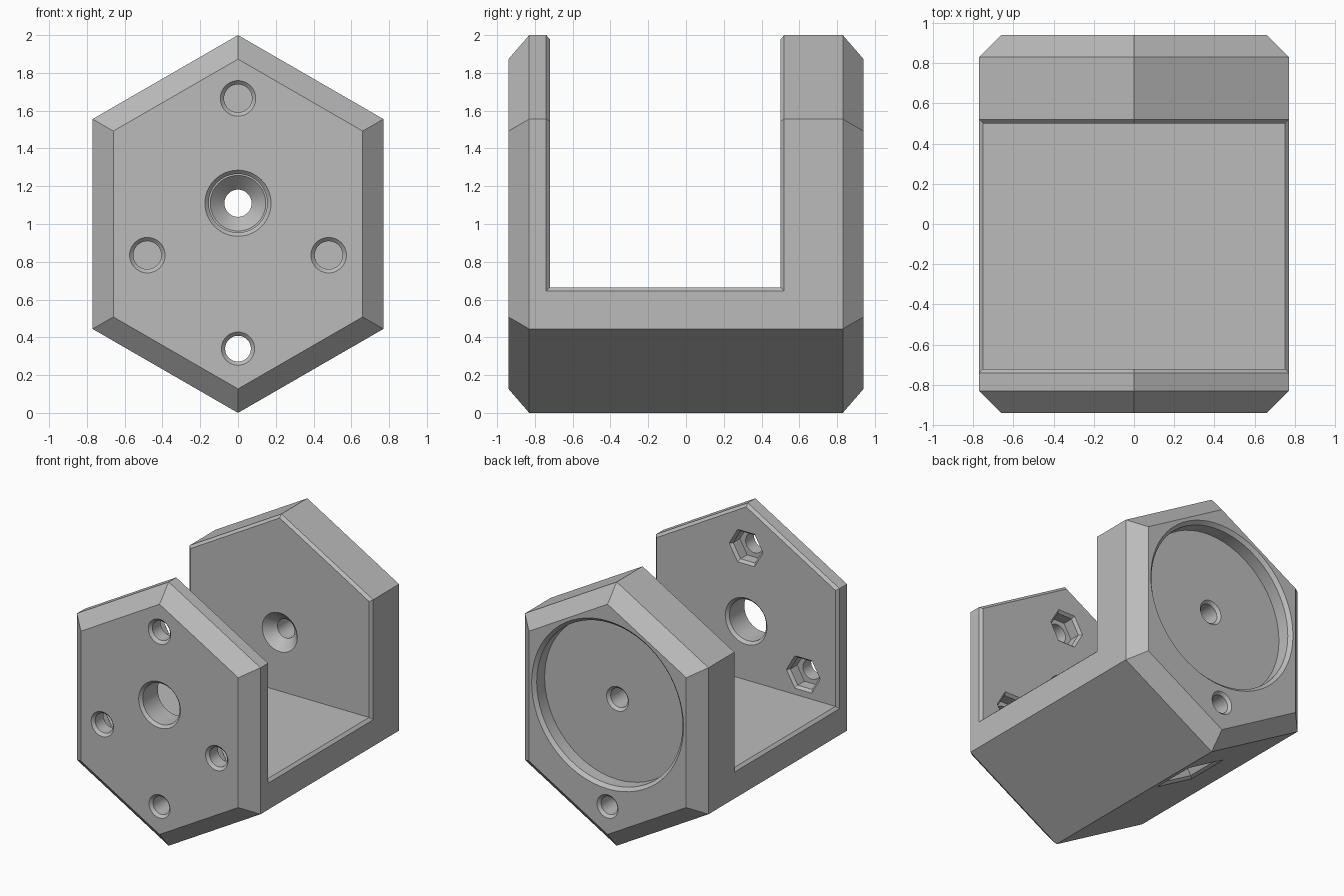
import bpy
import bmesh
from math import cos, sin, pi, radians, sqrt

if "Cube" in bpy.data.objects:
    bpy.data.objects.remove(bpy.data.objects["Cube"])

grey = bpy.data.materials.new("mid grey")
grey.use_nodes = True
grey.diffuse_color = (0.5, 0.5, 0.5, 1)
grey.node_tree.nodes["Principled BSDF"].inputs["Base Color"].default_value = (0.5, 0.5, 0.5, 1)

FRONT, BACK = -0.94, 0.94        # end faces
IN_FRONT, IN_BACK = -0.72, 0.50  # walls of the open bay
CENTRE = 1.11                    # height of the main axis
LOW = 0.34                       # height of the long bolt hole
LIP = 0.02


def loft(name, rings):
    """Closed solid through rings with equal point counts."""
    bm = bmesh.new()
    rows = [[bm.verts.new(p) for p in ring] for ring in rings]
    n = len(rows[0])
    for a, b in zip(rows, rows[1:]):
        for i in range(n):
            j = (i + 1) % n
            bm.faces.new((a[i], a[j], b[j], b[i]))
    bm.faces.new(rows[0])
    bm.faces.new(rows[-1])
    bmesh.ops.recalc_face_normals(bm, faces=bm.faces)
    mesh = bpy.data.meshes.new(name)
    bm.to_mesh(mesh)
    bm.free()
    mesh.materials.append(grey)
    obj = bpy.data.objects.new(name, mesh)
    bpy.context.collection.objects.link(obj)
    return obj


def hexagon(y, inset):
    """Six-sided outline, inset evenly from the outer one."""
    w = 0.77 - inset
    apex = 1 - inset * 2 / sqrt(3)
    side = apex - w / sqrt(3)
    half = [(0, apex), (w, side), (w, -side)]
    return [(s * x, y, 1 + s * z) for s in (1, -1) for x, z in half]


def turned(name, x, z, profile, sides=64):
    """Turned shape along y from (y, radius) pairs."""
    return loft(name, [[(x + r * cos(2 * pi * i / sides), y, z + r * sin(2 * pi * i / sides))
                        for i in range(sides)] for y, r in profile])


def combine(target, tool, operation):
    mod = target.modifiers.new(tool.name, 'BOOLEAN')
    mod.operation = operation
    mod.solver = 'EXACT'
    mod.object = tool
    bpy.context.view_layer.objects.active = target
    bpy.ops.object.modifier_apply(modifier=mod.name)
    bpy.data.objects.remove(tool)


# Two end plates with chamfered rims
body = loft("bracket_body", [hexagon(FRONT, 0.11), hexagon(-0.83, 0),
                             hexagon(IN_FRONT - LIP, 0), hexagon(IN_FRONT, LIP)])
back = loft("back_plate", [hexagon(IN_BACK, LIP), hexagon(IN_BACK + LIP, 0),
                           hexagon(0.83, 0), hexagon(BACK, 0.11)])

# Floor joining the plates
outline = [(0, 0), (0.77, 0.445), (0.77, 0.645), (0.75, 0.665),
           (-0.75, 0.665), (-0.77, 0.645), (-0.77, 0.445)]
side_z = hexagon(0, 0)[2][2]
outline = [(x, side_z if z == 0.445 else z) for x, z in outline]
floor = loft("floor", [[(x, y, z) for x, z in outline] for y in (-0.8, 0.8)])
combine(body, floor, 'UNION')
combine(body, back, 'UNION')


def cut(*args, **kw):
    combine(body, turned(*args, **kw), 'DIFFERENCE')


# Round recess in the back
cut("recess", 0, CENTRE, [(BACK + 0.03, 0.667), (BACK, 0.637), (BACK - 0.025, 0.612), (0.82, 0.612)])

# Wide hole through the front plate, chamfered on both sides
cut("front_bore", 0, CENTRE, [(FRONT - LIP, 0.195), (FRONT + LIP, 0.155),
                              (IN_FRONT - LIP, 0.155), (IN_FRONT + LIP, 0.195)])

# Countersunk hole through the back plate
cut("back_bore", 0, CENTRE, [(IN_BACK - LIP, 0.167), (IN_BACK + 0.075, 0.072),
                             (0.80, 0.072), (0.84, 0.112)])

# Three bolt holes with six-sided nut pockets on the inside
for x, z in [(0, 1.665), (0.48, 0.835), (-0.48, 0.835)]:
    cut("bolt_hole", x, z, [(FRONT - LIP, 0.114), (FRONT + LIP, 0.074), (-0.75, 0.074)], sides=48)
    cut("nut_pocket", x, z, [(-0.82, 0.122), (IN_FRONT - LIP, 0.122), (IN_FRONT + LIP, 0.162)], sides=6)

# Long bolt hole through the floor
cut("long_hole", 0, LOW, [(FRONT - LIP, 0.108), (FRONT + LIP, 0.068),
                          (BACK - LIP, 0.068), (BACK + LIP, 0.108)], sides=48)

# Nut slot, square to the lower sloping face
def slot_ring(depth, grow):
    cx, cz = -0.22 + depth * 0.5, 0.22 / sqrt(3) + depth * sqrt(3) / 2
    tx, tz = -sqrt(3) / 2, 0.5
    hw, hy = 0.16 + grow, 0.15 + grow
    return [(cx + u * hw * tx, 0.34 + v * hy, cz + u * hw * tz)
            for u, v in ((-1, -1), (1, -1), (1, 1), (-1, 1))]


slot = loft("nut_slot", [slot_ring(-LIP, 2 * LIP), slot_ring(LIP, 0), slot_ring(0.4, 0)])
combine(body, slot, 'DIFFERENCE')

# Smooth bores, crisp edges
bpy.ops.object.select_all(action='DESELECT')
body.select_set(True)
bpy.context.view_layer.objects.active = body
bpy.ops.object.shade_smooth_by_angle(angle=radians(25))
